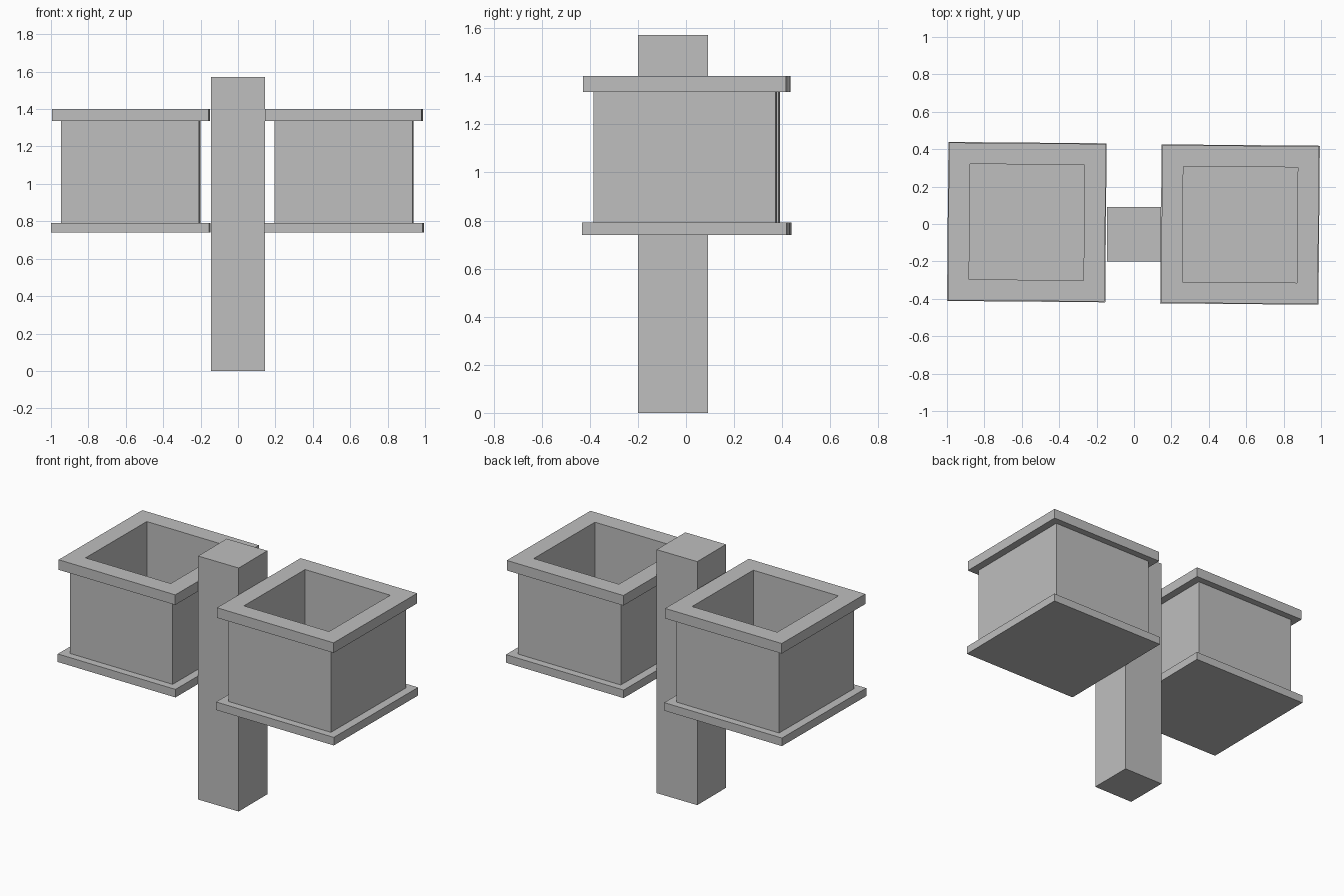
import bpy, bmesh, math

if "Cube" in bpy.data.objects:
    bpy.data.objects.remove(bpy.data.objects["Cube"])

grey = bpy.data.materials.new("plain grey")
grey.diffuse_color = (0.52, 0.52, 0.52, 1)
grey.use_nodes = True
grey.node_tree.nodes["Principled BSDF"].inputs["Base Color"].default_value = grey.diffuse_color
TILT = math.radians(-0.5)   # the planters sit slightly turned


def box(name, size, centre, z0, z1, turn=0.0, hole=None):
    """Upright box, or an open square tube when a hole size is given."""
    bm = bmesh.new()

    def ring(w, d, z):
        return [bm.verts.new((sx * w / 2, sy * d / 2, z))
                for sx, sy in ((-1, -1), (1, -1), (1, 1), (-1, 1))]

    low, high = ring(*size, z0), ring(*size, z1)
    if hole:
        hole_low, hole_high = ring(*hole, z0), ring(*hole, z1)
        loops = [(low, high), (high, hole_high), (hole_high, hole_low), (hole_low, low)]
    else:
        loops = [(low, high)]
        bm.faces.new(low[::-1])
        bm.faces.new(high)
    for a, b in loops:
        for i in range(4):
            j = (i + 1) % 4
            bm.faces.new((a[i], a[j], b[j], b[i]))
    bmesh.ops.recalc_face_normals(bm, faces=bm.faces)
    mesh = bpy.data.meshes.new(name)
    bm.to_mesh(mesh)
    bm.free()
    mesh.materials.append(grey)
    obj = bpy.data.objects.new(name, mesh)
    obj.location = (centre[0], centre[1], 0)
    obj.rotation_euler.z = turn
    bpy.context.collection.objects.link(obj)


# Central post
box("post", (0.29, 0.292), (0, -0.054), 0, 1.572)

# Two planter boxes: base plate, hollow body and overhanging rim
HOLE = (0.612, 0.617)
for side, centre in (("left", (-0.573, 0.01)), ("right", (0.567, -0.003))):
    box(side + "_base_plate", (0.846, 0.85), centre, 0.74, 0.792, TILT)
    box(side + "_body", (0.738, 0.755), centre, 0.792, 1.335, TILT, HOLE)
    box(side + "_rim", (0.838, 0.843), centre, 1.335, 1.4, TILT, HOLE)
